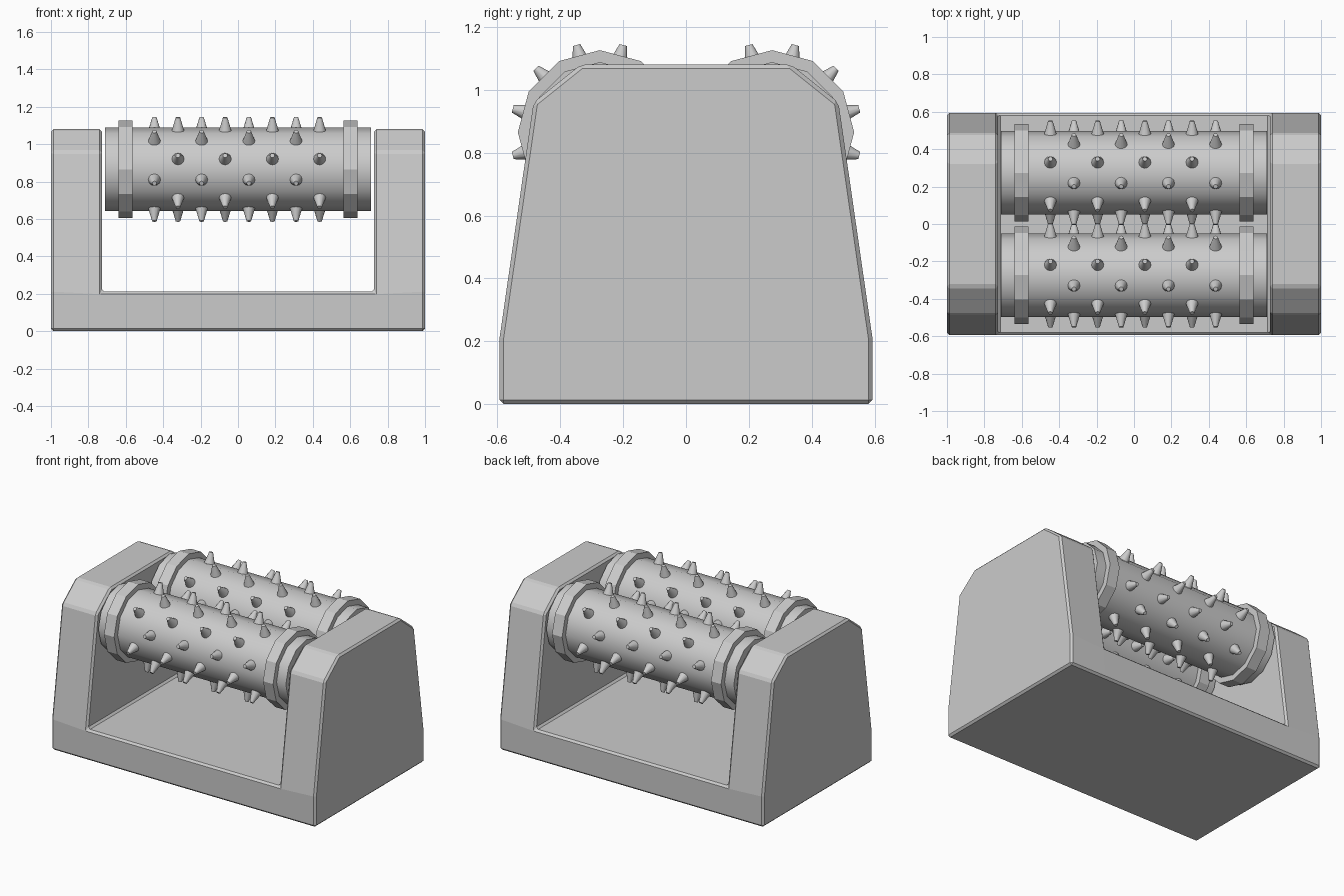
import bpy, bmesh
from math import radians
from mathutils import Matrix, Vector

if "Cube" in bpy.data.objects:
    bpy.data.objects.remove(bpy.data.objects["Cube"], do_unlink=True)

AXIS_Y, AXIS_Z = 0.274, 0.865
BODY_R, RING_R, TIP_R = 0.223, 0.261, 0.287
SIDES = 12
TO_X = Matrix.Rotation(radians(90), 4, "Y")


def add_object(name, bm, location=(0, 0, 0), smooth=None):
    bmesh.ops.recalc_face_normals(bm, faces=bm.faces)
    mesh = bpy.data.meshes.new(name)
    bm.to_mesh(mesh)
    bm.free()
    obj = bpy.data.objects.new(name, mesh)
    obj.location = location
    bpy.context.collection.objects.link(obj)
    if smooth:
        bpy.ops.object.select_all(action="DESELECT")
        obj.select_set(True)
        bpy.context.view_layer.objects.active = obj
        bpy.ops.object.shade_smooth_by_angle(angle=radians(smooth))
    return obj


def add_cone(bm, r1, r2, depth, matrix):
    bmesh.ops.create_cone(bm, cap_ends=True, segments=SIDES, radius1=r1,
                          radius2=r2, depth=depth, matrix=matrix)


# Frame: tapered side walls joined by a low base, lofted across x
half = [(-0.593, 0), (-0.593, 0.211), (-0.485, 0.96), (-0.335, 1.08)]
profile = half + [(-y, z) for y, z in reversed(half)]
count = len(profile)
bm = bmesh.new()
rows = [[bm.verts.new((x, y, z)) for y, z in profile]
        for x in (-1, -0.727, 0.727, 1)]
for span, (a, b) in enumerate(zip(rows, rows[1:])):
    edges = [(i, (i + 1) % count) for i in range(count)]
    if span == 1:
        edges = [(0, 1), (1, count - 2), (count - 2, count - 1), (count - 1, 0)]
    for i, j in edges:
        bm.faces.new((a[i], a[j], b[j], b[i]))
for outer in (rows[0], rows[-1]):
    bm.faces.new(outer)
for inner in rows[1:3]:
    bm.faces.new(inner[1:-1])
frame = add_object("frame", bm)
bevel = frame.modifiers.new("edge_bevel", "BEVEL")
bevel.width = 0.013
bevel.segments = 1
bevel.limit_method = "ANGLE"
bevel.angle_limit = radians(30)

# Two identical spiked rollers
for label, y in (("front", -AXIS_Y), ("back", AXIS_Y)):
    centre = (0, y, AXIS_Z)

    bm = bmesh.new()
    add_cone(bm, BODY_R, BODY_R, 1.42, TO_X)
    add_object(label + "_roller", bm, centre, smooth=35)

    # Collars near both ends
    for side, x in (("right", -0.602), ("left", 0.602)):
        bm = bmesh.new()
        add_cone(bm, RING_R, RING_R, 0.076, TO_X)
        add_object(f"{label}_{side}_collar", bm, (x, y, AXIS_Z))

    # Staggered rows of blunt spikes, one row per roller facet
    bm = bmesh.new()
    base = 0.205
    for row in range(SIDES):
        turn = Matrix.Rotation(radians(15 + 30 * row), 4, "X")
        start = -0.447 + (0.126 if row % 2 == 0 else 0)
        for k in range(4):
            place = Vector((start + 0.2525 * k, 0, (base + TIP_R) / 2))
            add_cone(bm, 0.036, 0.012, TIP_R - base,
                     turn @ Matrix.Translation(place))
    add_object(label + "_spikes", bm, centre, smooth=40)
